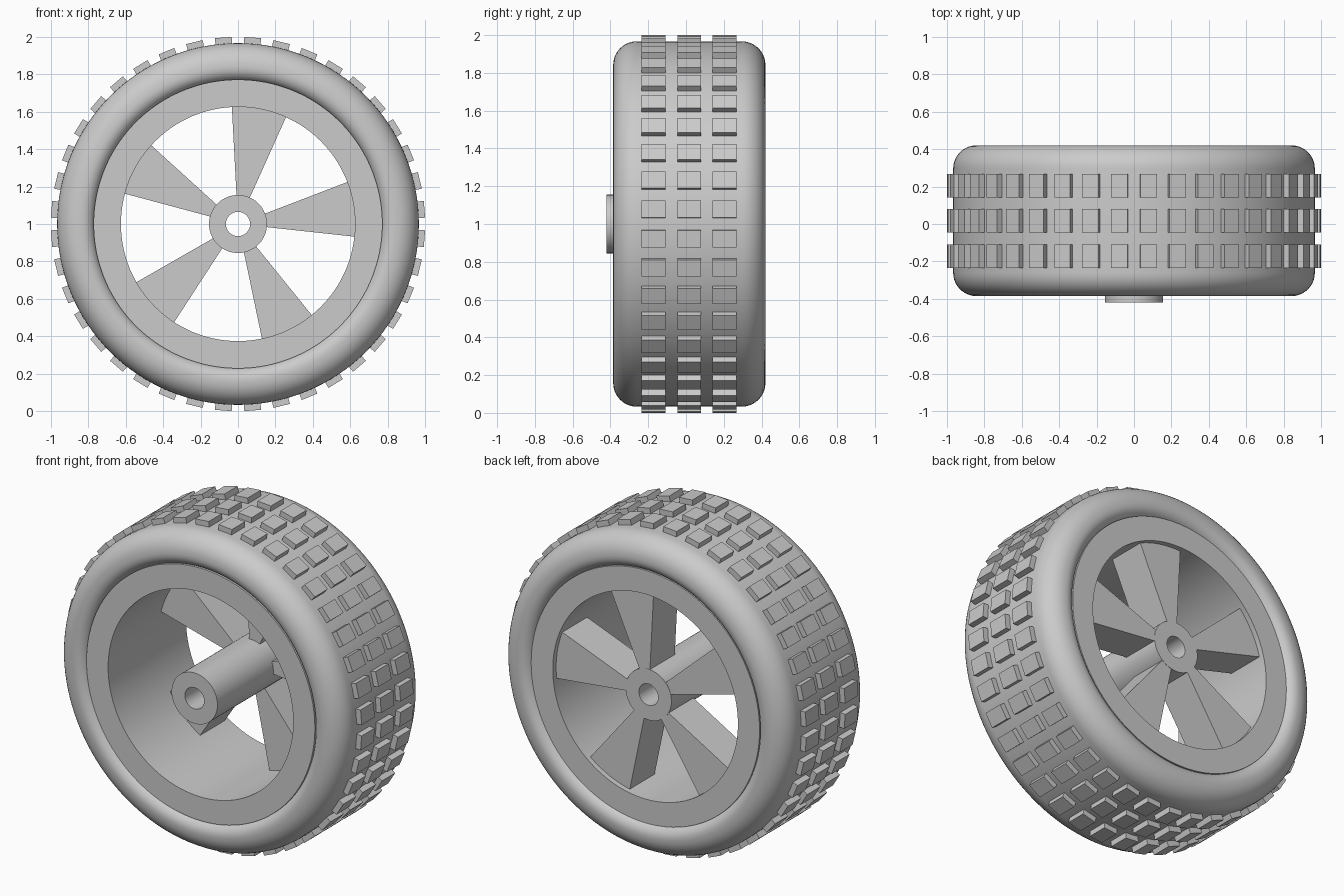
import bpy, bmesh, math
from mathutils import Matrix, Vector

cube = bpy.data.objects.get("Cube")
if cube:
    bpy.data.objects.remove(cube, do_unlink=True)

AXLE = Vector((0, 0, 1))
MID = 0.0175          # middle of the tyre width

grey = bpy.data.materials.new("plain_grey")
grey.use_nodes = True
GREY = (0.6, 0.6, 0.6, 1)
grey.diffuse_color = GREY
grey.node_tree.nodes["Principled BSDF"].inputs["Base Color"].default_value = GREY


def finish(name, bm, smooth=True):
    bmesh.ops.recalc_face_normals(bm, faces=bm.faces)
    mesh = bpy.data.meshes.new(name)
    bm.to_mesh(mesh)
    bm.free()
    mesh.materials.append(grey)
    obj = bpy.data.objects.new(name, mesh)
    bpy.context.collection.objects.link(obj)
    if smooth:
        bpy.ops.object.select_all(action='DESELECT')
        obj.select_set(True)
        bpy.context.view_layer.objects.active = obj
        bpy.ops.object.shade_smooth_by_angle(angle=math.radians(30))
    return obj


def lathe(name, profile, steps=96, start=0, sweep=math.tau):
    """Sweep a closed (radius, y) profile round the axle."""
    bm = bmesh.new()
    full = sweep == math.tau
    rings = []
    for i in range(steps if full else steps + 1):
        a = start + sweep * i / steps
        rings.append([bm.verts.new(AXLE + Vector((r * math.cos(a), y, r * math.sin(a))))
                      for r, y in profile])
    n = len(profile)
    for i in range(steps):
        p, q = rings[i], rings[(i + 1) % len(rings)]
        for j in range(n):
            k = (j + 1) % n
            bm.faces.new((p[j], p[k], q[k], q[j]))
    if not full:
        bm.faces.new(rings[0])
        bm.faces.new(rings[-1])
    return finish(name, bm)


def box_profile(r0, r1, y0, y1):
    return [(r0, y0), (r1, y0), (r1, y1), (r0, y1)]


def corner(r, y, radius, first, steps=10):
    """Quarter-circle of profile points, beginning at angle first (degrees)."""
    angles = [math.radians(first + 90 * i / steps) for i in range(steps + 1)]
    return [(r + radius * math.cos(a), y + radius * math.sin(a)) for a in angles]


# Tyre: rounded cross-section, large outer shoulders and small inner lips
IN, OUT, HALF = 0.765, 0.967, 0.403
lip, shoulder = 0.07, 0.125
tyre = (corner(IN + lip, MID - HALF + lip, lip, 180)
        + corner(OUT - shoulder, MID - HALF + shoulder, shoulder, 270)
        + corner(OUT - shoulder, MID + HALF - shoulder, shoulder, 0)
        + corner(IN + lip, MID + HALF - lip, lip, 90))
lathe("tyre", tyre, steps=128)

# Rim drum and hub tube
lathe("rim", box_profile(0.626, 0.772, MID - 0.378, MID + 0.375), steps=128)
lathe("hub", box_profile(0.065, 0.155, -0.42, 0.362), steps=64)

# Five wedge spokes near the back
half = math.radians(13.6)
for i in range(5):
    centre = math.radians(7.4 + 72 * i)
    lathe(f"spoke_{i + 1}", box_profile(0.14, 0.635, 0.12, 0.36),
          steps=10, start=centre - half, sweep=2 * half)

# Tread: three rows of forty blocks
for row, y in (("front", -0.172), ("middle", MID), ("back", 0.204)):
    bm = bmesh.new()
    for i in range(40):
        turn = Matrix.Rotation(math.radians(4.5 + 9 * i), 4, 'Y')
        place = (Matrix.Translation(AXLE) @ turn
                 @ Matrix.Translation((0.97, y, 0))
                 @ Matrix.Diagonal((0.06, 0.126, 0.09, 1)))
        bmesh.ops.create_cube(bm, size=1, matrix=place)
    finish(f"{row}_tread_row", bm, smooth=False)
